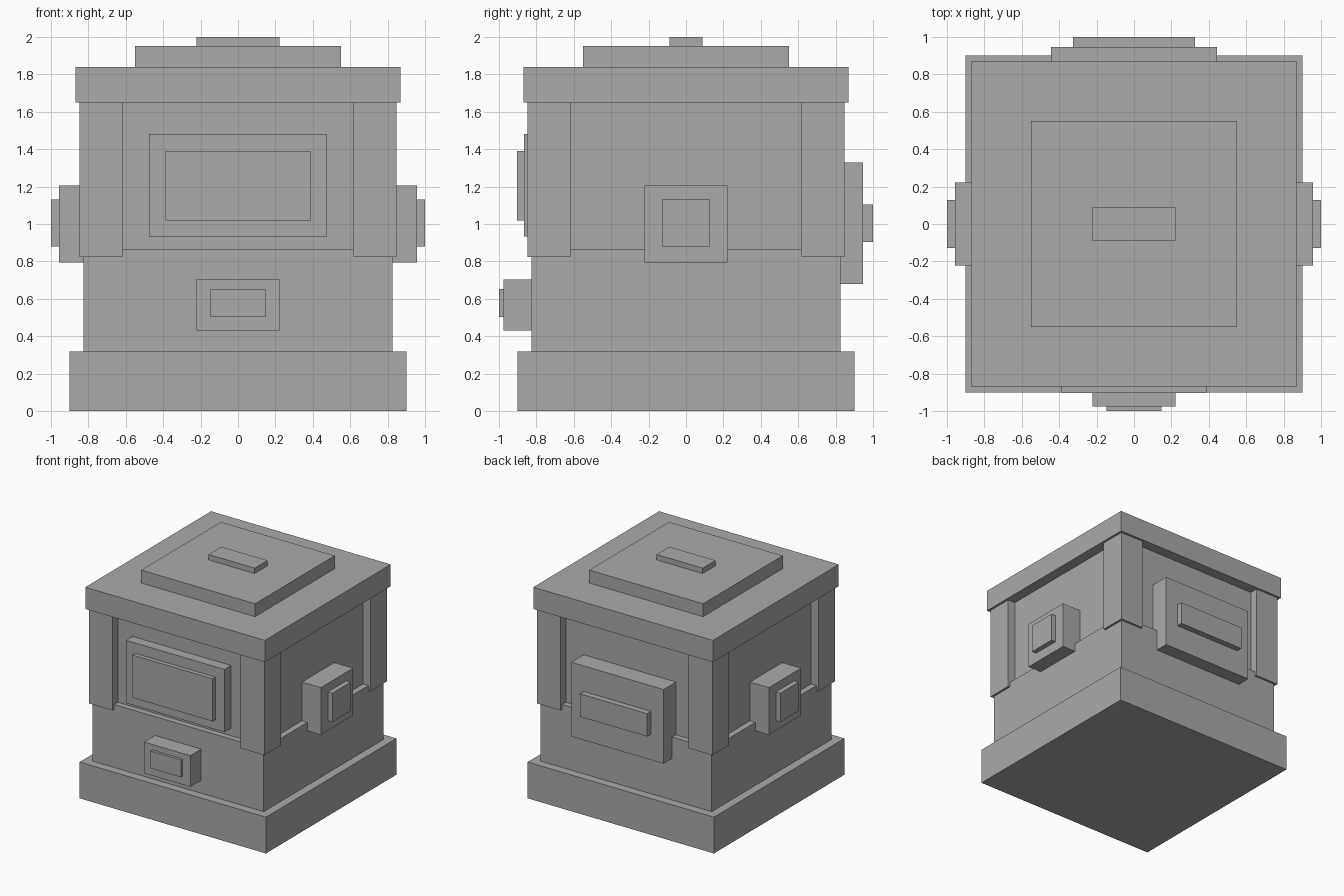
import bpy
import bmesh

cube = bpy.data.objects.get("Cube")
if cube:
    bpy.data.objects.remove(cube, do_unlink=True)

grey = bpy.data.materials.new("plain_grey")
grey.use_nodes = True
colour = (0.4, 0.4, 0.4, 1.0)
grey.diffuse_color = colour
grey.node_tree.nodes["Principled BSDF"].inputs["Base Color"].default_value = colour


def box(name, x, y, z):
    """Flat-shaded box spanning the given (low, high) ranges."""
    mesh = bpy.data.meshes.new(name)
    bm = bmesh.new()
    bmesh.ops.create_cube(bm, size=1)
    for v in bm.verts:
        v.co = [lo + (c + 0.5) * (hi - lo) for c, (lo, hi) in zip(v.co, (x, y, z))]
    bm.to_mesh(mesh)
    bm.free()
    mesh.materials.append(grey)
    obj = bpy.data.objects.new(name, mesh)
    bpy.context.collection.objects.link(obj)
    return obj


def slab(name, half, z):
    return box(name, (-half, half), (-half, half), z)


WALL = 0.775   # recessed upper wall
BODY = 0.827   # lower body

# Stacked square core
slab("base_plinth", 0.9, (0, 0.317))
slab("lower_body", BODY, (0.317, 0.867))
slab("upper_body", WALL, (0.867, 1.65))
slab("roof_slab", 0.868, (1.65, 1.84))
slab("roof_lid", 0.55, (1.84, 1.953))
box("lid_handle", (-0.223, 0.223), (-0.088, 0.088), (1.953, 2.0))

# Corner posts
for side, sx in (("left", 1), ("right", -1)):
    for end, sy in (("front", -1), ("back", 1)):
        box(f"{end}_{side}_post",
            sorted((sx * 0.618, sx * 0.847)),
            sorted((sy * 0.618, sy * 0.847)), (0.823, 1.65))

# Side boxes with raised plates
for side, s in (("left", 1), ("right", -1)):
    box(f"{side}_side_box", sorted((s * WALL, s * 0.957)), (-0.223, 0.223), (0.793, 1.205))
    box(f"{side}_side_plate", sorted((s * 0.957, s)), (-0.127, 0.127), (0.88, 1.13))

# Front window panel
box("front_frame", (-0.475, 0.475), (-0.865, -WALL), (0.932, 1.48))
box("front_panel", (-0.388, 0.388), (-0.904, -0.865), (1.018, 1.39))

# Front lower box
box("front_lower_box", (-0.223, 0.223), (-0.977, -BODY), (0.43, 0.702))
box("front_lower_plate", (-0.148, 0.148), (-1.0, -0.977), (0.503, 0.653))

# Back box
box("back_box", (-0.445, 0.445), (WALL, 0.947), (0.68, 1.328))
box("back_plate", (-0.325, 0.325), (0.947, 1.0), (0.905, 1.105))
